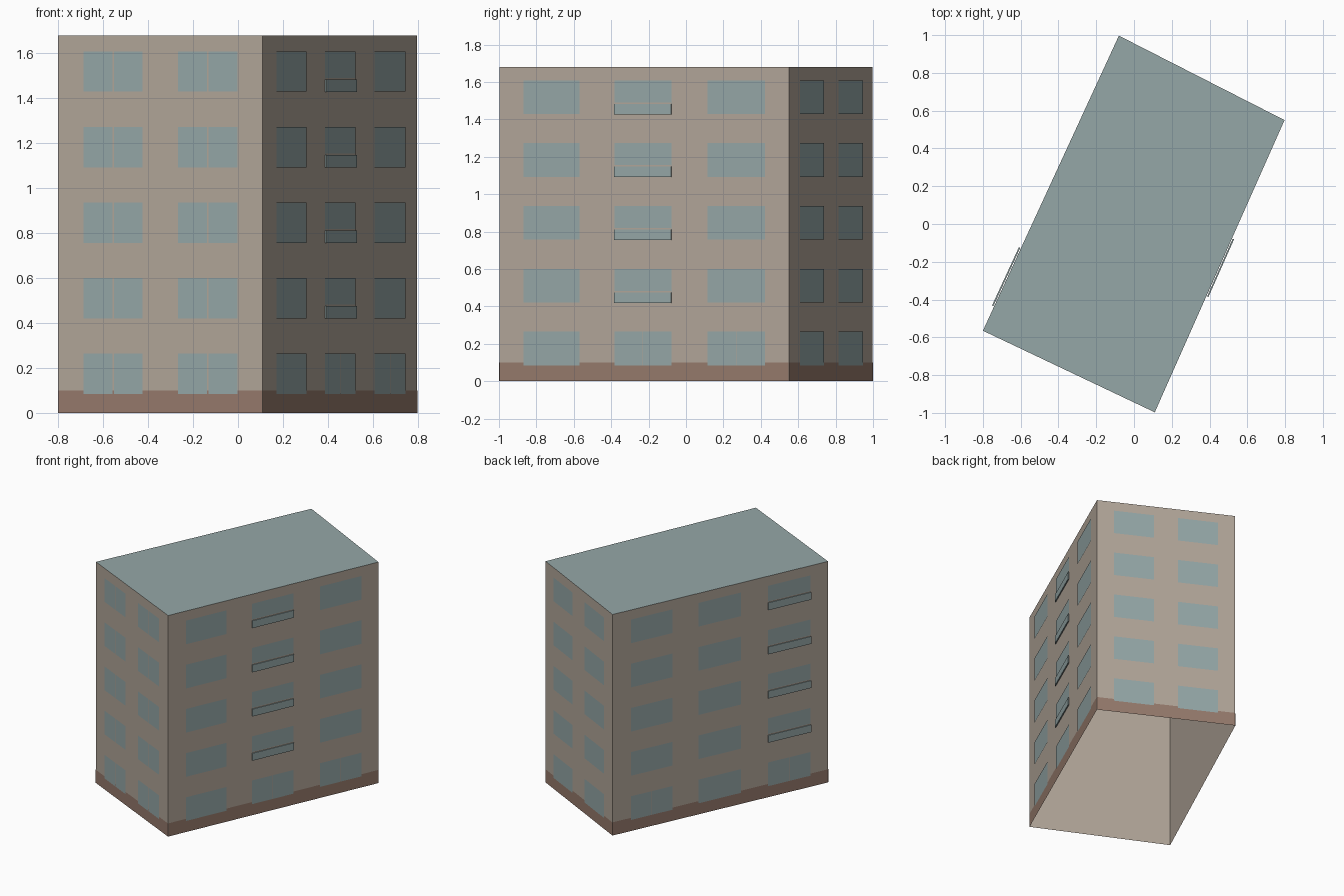
import bpy
from mathutils import Vector

cube = bpy.data.objects.get("Cube")
if cube:
    bpy.data.objects.remove(cube, do_unlink=True)


def material(name, rgb):
    mat = bpy.data.materials.new(name)
    mat.use_nodes = True
    mat.diffuse_color = (*rgb, 1)
    mat.node_tree.nodes["Principled BSDF"].inputs["Base Color"].default_value = (*rgb, 1)
    return mat


plaster = material("warm_grey_plaster", (0.445, 0.381, 0.319))
blue_grey = material("blue_grey", (0.301, 0.386, 0.386))
brown = material("brown_base", (0.305, 0.195, 0.150))


def mesh_object(name, verts, faces, mat):
    mesh = bpy.data.meshes.new(name)
    mesh.from_pydata([tuple(v) for v in verts], [], faces)
    mesh.materials.append(mat)
    obj = bpy.data.objects.new(name, mesh)
    bpy.context.collection.objects.link(obj)
    return obj


HEIGHT, FLOORS = 1.68, 5
STOREY = HEIGHT / FLOORS
UP = Vector((0, 0, 1))
# Footprint corners, counter-clockwise from the left end of the front wall
CORNERS = [Vector(c) for c in
           ((-0.80, -0.565, 0), (0.11, -0.997, 0), (0.797, 0.55, 0), (-0.08, 0.997, 0))]


class Wall:
    """A wall seen from outside; u runs 0..1 from left to right."""

    def __init__(self, index):
        self.start = CORNERS[index]
        self.span = CORNERS[(index + 1) % 4] - self.start
        self.normal = self.span.cross(UP).normalized()

    def point(self, u, z, out):
        return self.start + self.span * u + UP * z + self.normal * out

    def rect(self, u0, u1, z0, z1, out):
        return [self.point(u, z, out) for u, z in ((u0, z0), (u1, z0), (u1, z1), (u0, z1))]

    def panel(self, name, u0, u1, z0, z1, out, mat):
        mesh_object(name, self.rect(u0, u1, z0, z1, out), [(0, 1, 2, 3)], mat)

    def slab(self, name, u0, u1, z0, z1, near, far, mat):
        verts = self.rect(u0, u1, z0, z1, near) + self.rect(u0, u1, z0, z1, far)
        sides = [(i, (i + 1) % 4, (i + 1) % 4 + 4, i + 4) for i in range(4)]
        mesh_object(name, verts, [(4, 5, 6, 7), (3, 2, 1, 0)] + sides, mat)


front, right, back, left = walls = [Wall(i) for i in range(4)]

# Walls, open underneath, and the flat roof
tops = [c + UP * HEIGHT for c in CORNERS]
mesh_object("walls", CORNERS + tops,
            [(i, (i + 1) % 4, (i + 1) % 4 + 4, i + 4) for i in range(4)], plaster)
mesh_object("roof", tops, [(0, 1, 2, 3)], blue_grey)

# Base band around the foot
for wall in walls:
    wall.panel("base_band", 0, 1, 0, 0.10, 0.002, brown)

# Windows, with u ranges for each wall
SHORT_PANES = [(0.126, 0.268), (0.275, 0.415), (0.588, 0.730), (0.737, 0.878)]
SHORT_WHOLE = [(0.123, 0.413), (0.587, 0.877)]
LONG = [(0.084, 0.277), (0.398, 0.595), (0.720, 0.918)]
layout = [("front", front, SHORT_PANES), ("right", right, LONG),
          ("back", back, SHORT_WHOLE), ("left", left, LONG)]

for floor in range(FLOORS):
    z0 = 0.085 + floor * STOREY
    z1 = z0 + 0.18
    for label, wall, columns in layout:
        for u0, u1 in columns:
            wall.panel(label + "_window", u0, u1, z0, z1, 0.004, blue_grey)

# Thin mullions in the ground floor windows of the long walls
for label, wall, columns in (("right", right, (1, 2)), ("left", left, (0, 2))):
    for col in columns:
        mid = sum(LONG[col]) / 2
        wall.panel(label + "_mullion", mid - 0.001, mid + 0.001, 0.085, 0.265, 0.005, plaster)

# Shallow balconies with a pale rail on the upper floors
for label, wall, col in (("right", right, 1), ("left", left, 2)):
    u0, u1 = LONG[col]
    for floor in range(1, FLOORS):
        z0 = 0.083 + floor * STOREY
        wall.slab(label + "_balcony", u0, u1, z0, z0 + 0.056, 0.004, 0.012, blue_grey)
        wall.panel(label + "_balcony_rail", u0, u1, z0 + 0.056, z0 + 0.064, 0.006, plaster)
